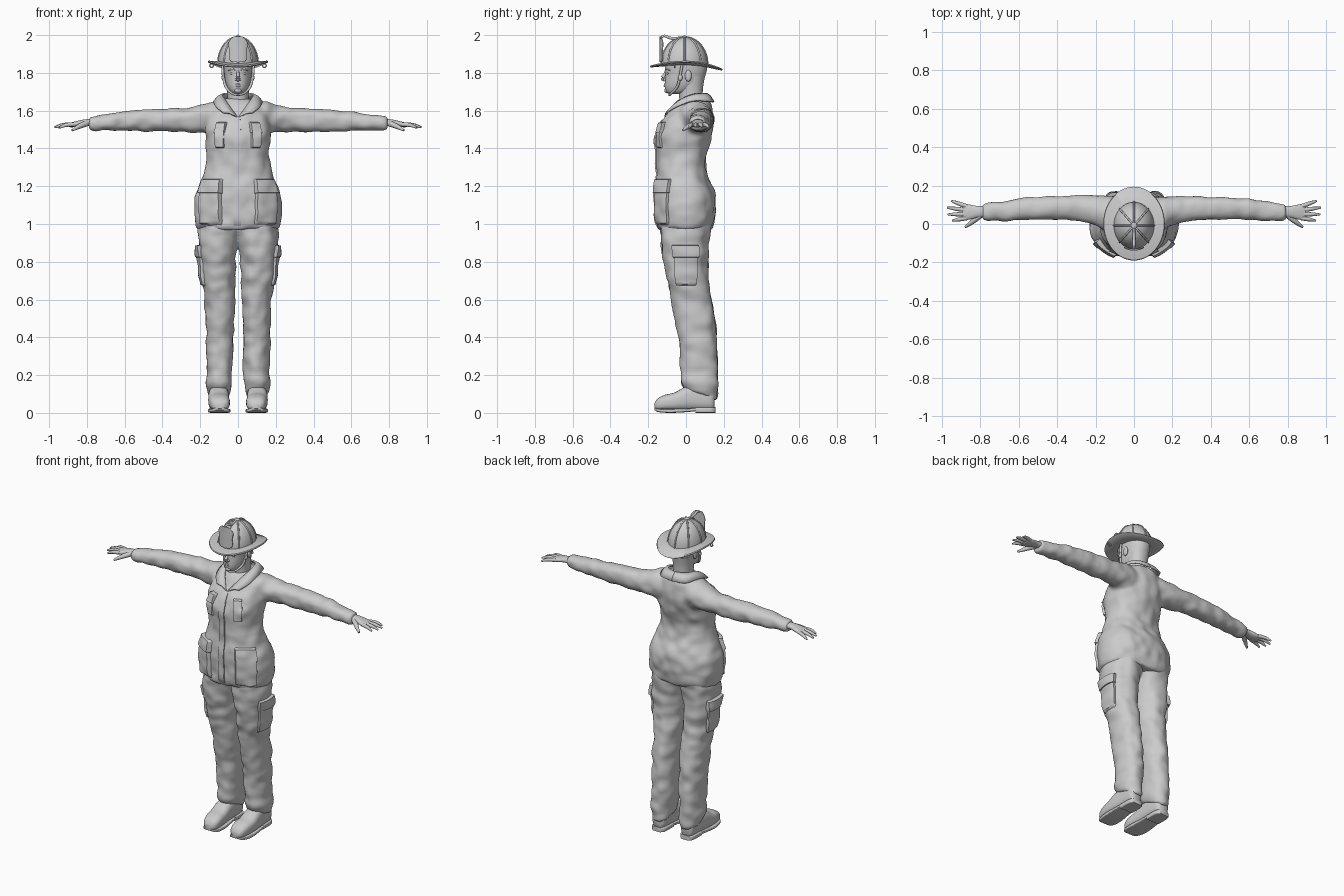
import bpy, bmesh, math
from mathutils import Vector, Matrix, noise
from mathutils.bvhtree import BVHTree

cube = bpy.data.objects.get("Cube")
if cube:
    bpy.data.objects.remove(cube)

grey = bpy.data.materials.new("plain_grey")
grey.use_nodes = True
grey.diffuse_color = (0.6, 0.6, 0.6, 1)
grey.node_tree.nodes["Principled BSDF"].inputs["Base Color"].default_value = (0.6, 0.6, 0.6, 1)


def smooth_rows(rows, steps):
    """Catmull-Rom interpolation of rows of numbers."""
    out = []
    for i in range(len(rows) - 1):
        a, b, c, d = (rows[max(0, min(len(rows) - 1, i + k))] for k in (-1, 0, 1, 2))
        for s in range(steps):
            t = s / steps
            out.append([q + 0.5 * t * (r - p + t * (2 * p - 5 * q + 4 * r - w + t * (3 * (q - r) + w - p)))
                        for p, q, r, w in zip(a, b, c, d)])
    return out + [list(rows[-1])]


def skin(bm, rings, closed=True, caps=True):
    """Bridge rings of points with quads."""
    vs = [[bm.verts.new(p) for p in ring] for ring in rings]
    n = len(vs[0])
    for a, b in zip(vs, vs[1:]):
        for i in range(n if closed else n - 1):
            j = (i + 1) % n
            bm.faces.new((a[i], a[j], b[j], b[i]))
    if caps and closed:
        bm.faces.new(vs[0][::-1])
        bm.faces.new(vs[-1])


def loft(bm, axis, rows, power=2.2, steps=4, n=40, warp=None):
    """Rows are (position on axis, low a, high a, low b, high b)."""
    rings = []
    for t, a0, a1, b0, b1 in smooth_rows(rows, steps):
        ring = []
        for i in range(n):
            w = 2 * math.pi * i / n
            c, s = math.cos(w), math.sin(w)
            a = (a0 + a1) / 2 + (a1 - a0) / 2 * math.copysign(abs(c) ** (2 / power), c)
            b = (b0 + b1) / 2 + (b1 - b0) / 2 * math.copysign(abs(s) ** (2 / power), s)
            p = {"x": (t, a, b), "y": (a, t, b), "z": (a, b, t)}[axis]
            ring.append(warp(*p) if warp else p)
        rings.append(ring)
    skin(bm, rings)


def sym(rows):
    """Expand (z, half width, front, back) to full rows."""
    return [(z, -w, w, f, b) for z, w, f, b in rows]


def tube(bm, pts, radii, steps=4, n=10):
    rows = smooth_rows([(*p, r) for p, r in zip(pts, radii)], steps)
    cs = [Vector(r[:3]) for r in rows]
    rings = []
    for i, r in enumerate(rows):
        q = (cs[min(i + 1, len(cs) - 1)] - cs[max(i - 1, 0)]).to_track_quat("Z", "Y")
        rings.append([cs[i] + q @ Vector((math.cos(w), math.sin(w), 0)) * r[3]
                      for w in (2 * math.pi * k / n for k in range(n))])
    skin(bm, rings)


def ball(bm, centre, size):
    m = Matrix.Translation(centre) @ Matrix.Diagonal((*size, 1))
    bmesh.ops.create_uvsphere(bm, u_segments=20, v_segments=12, radius=1, matrix=m)


def mirror(bm):
    new = bmesh.ops.duplicate(bm, geom=bm.verts[:] + bm.edges[:] + bm.faces[:])["geom"]
    for v in new:
        if isinstance(v, bmesh.types.BMVert):
            v.co.x *= -1


def finish(name, bm, both=False, angle=50):
    if both:
        mirror(bm)
    bmesh.ops.recalc_face_normals(bm, faces=bm.faces[:])
    me = bpy.data.meshes.new(name)
    bm.to_mesh(me)
    bm.free()
    me.shade_smooth()
    me.set_sharp_from_angle(angle=math.radians(angle))
    me.materials.append(grey)
    ob = bpy.data.objects.new(name, me)
    bpy.context.scene.collection.objects.link(ob)
    return ob


def cloth(ob, amount):
    """Fuse overlapping volumes, then press in soft folds; returns a ray-cast tree."""
    rm = ob.modifiers.new("fuse", "REMESH")
    rm.mode, rm.voxel_size, rm.use_smooth_shade = "VOXEL", 0.009, True
    sm = ob.modifiers.new("soften", "SMOOTH")
    sm.factor, sm.iterations = 0.5, 6
    dg = bpy.context.evaluated_depsgraph_get()
    me = bpy.data.meshes.new_from_object(ob.evaluated_get(dg))
    ob.modifiers.clear()
    ob.data = me
    moves = [v.normal * noise.noise(Vector((v.co.x * 16, v.co.y * 10, v.co.z * 16))) * amount for v in me.vertices]
    for v, d in zip(me.vertices, moves):
        v.co += d
    me.shade_smooth()
    if not me.materials:
        me.materials.append(grey)
    bm = bmesh.new()
    bm.from_mesh(me)
    tree = BVHTree.FromBMesh(bm)
    bm.free()
    return tree


def patch(bm, tree, centre, angles, heights, thick, n=14):
    """Padded panel lying on a body, spanned by angle from the front and height."""
    rows = []
    for i in range(n + 1):
        z = heights[0] + (heights[1] - heights[0]) * i / n
        row = []
        for j in range(n + 1):
            w = math.radians(angles[0] + (angles[1] - angles[0]) * j / n)
            d = Vector((math.sin(w), -math.cos(w), 0))
            o = Vector((*centre, z)) + d * 0.5
            hit = tree.ray_cast(o, -d)[0] or tree.find_nearest(o)[0]
            edge = i in (0, n) or j in (0, n)
            row.append(hit + d * (-0.006 if edge else thick))
        rows.append(row)
    skin(bm, rows, closed=False)


# jacket: sleeves and body fused
bm = bmesh.new()
loft(bm, "x", [(.06, -.06, .135, 1.46, 1.64), (.14, -.045, .145, 1.47, 1.645), (.2, -.005, .147, 1.485, 1.63),
               (.3, .015, .147, 1.488, 1.613), (.47, .026, .143, 1.49, 1.608), (.58, .022, .133, 1.492, 1.598),
               (.68, .013, .118, 1.493, 1.584), (.77, .018, .108, 1.497, 1.572), (.79, .026, .102, 1.505, 1.566)])
mirror(bm)
loft(bm, "z", sym([(.97, .205, -.145, .138), (1.0, .226, -.158, .15), (1.1, .233, -.163, .158),
                   (1.17, .22, -.165, .148), (1.26, .185, -.156, .114), (1.35, .166, -.152, .104),
                   (1.45, .17, -.162, .132), (1.5, .175, -.15, .142), (1.56, .17, -.115, .144),
                   (1.61, .15, -.078, .138), (1.645, .115, -.05, .125), (1.665, .07, -.035, .105)]), 2.3)
jacket = cloth(finish("jacket", bm), .009)

# trousers: two legs fused at the seat
bm = bmesh.new()


def hem(x, y, z):
    return x, y, z + (.165 - y) * .35 * max(0, 1 - (z - .07) / .15)


loft(bm, "z", [(.065, .042, .158, -.01, .16), (.14, .033, .169, -.027, .17), (.25, .028, .167, -.028, .167),
               (.4, .024, .167, -.042, .162), (.5, .021, .172, -.062, .152), (.62, .017, .18, -.082, .132),
               (.72, .014, .196, -.102, .118), (.82, .013, .207, -.122, .117), (.9, 0, .212, -.132, .118),
               (.98, -.02, .21, -.137, .132), (1.03, -.02, .2, -.13, .13)], warp=hem)
mirror(bm)
trousers = cloth(finish("trousers", bm), .01)

# pockets and flaps
bm = bmesh.new()
for angles, low, high, top in [((25, 43), 1.4, 1.51, 1.54), ((29, 66), .99, 1.19, 1.24)]:
    patch(bm, jacket, (0, 0), angles, (low, high), .014)
    patch(bm, jacket, (0, 0), (angles[0] - 1, angles[1] + 1), (high - .03, top), .021)
finish("jacket_pockets", bm, True)
bm = bmesh.new()
patch(bm, trousers, (.11, 0), (50, 128), (.67, .84), .012)
patch(bm, trousers, (.11, 0), (48, 130), (.82, .89), .018)
finish("thigh_pockets", bm, True)

# front closure strip
bm = bmesh.new()
patch(bm, jacket, (0, 0), (-9, 6), (.975, 1.57), .007, 24)
finish("front_placket", bm)

# folded collar
bm = bmesh.new()
half = smooth_rows([(0, .11, 1.69, 0, .147, 1.645), (.06, .09, 1.69, .088, .13, 1.648),
                    (.08, .03, 1.682, .125, .04, 1.652), (.06, -.045, 1.645, .118, -.05, 1.622),
                    (.004, -.112, 1.565, .08, -.102, 1.59)], 5)
skin(bm, [[Vector(r[:3]), (Vector(r[:3]) + Vector(r[3:])) / 2 + Vector((0, 0, .008)), Vector(r[3:])]
          for r in half], closed=False)
collar = finish("collar", bm, True)
mod = collar.modifiers.new("thickness", "SOLIDIFY")
mod.thickness, mod.offset = .009, 0

# hands
bm = bmesh.new()
loft(bm, "x", [(.76, .035, .093, 1.518, 1.556), (.81, .034, .093, 1.52, 1.554), (.85, .024, .1, 1.514, 1.546),
               (.885, .022, .102, 1.512, 1.537), (.895, .03, .096, 1.516, 1.532)])
for y0, tip in [(.092, (.95, .12, 1.51)), (.072, (.972, .085, 1.512)), (.051, (.968, .05, 1.512)),
                (.031, (.945, .018, 1.51))]:
    base = Vector((.87, y0, 1.527))
    mid = base.lerp(Vector(tip), .55) + Vector((0, 0, .006))
    tube(bm, [base, mid, tip], [.0115, .0105, .005])
tube(bm, [(.8, .045, 1.533), (.84, .012, 1.517), (.878, -.016, 1.496)], [.016, .013, .006])
finish("hands", bm, True)

# boots with soles and heels
bm = bmesh.new()
loft(bm, "y", [(-.167, .075, .12, .022, .05), (-.15, .052, .14, .014, .076), (-.11, .043, .152, .012, .096),
               (-.06, .045, .157, .012, .108), (0, .048, .157, .012, .14), (.06, .05, .152, .012, .15),
               (.13, .057, .146, .012, .14), (.15, .075, .13, .02, .11)], 2.6)
finish("boots", bm, True)
bm = bmesh.new()
loft(bm, "y", [(-.166, .07, .125, .014, .026), (-.145, .046, .145, .004, .022), (-.08, .04, .158, 0, .022),
               (0, .048, .155, .004, .024), (.06, .052, .15, .01, .026)], 6)
loft(bm, "y", [(.05, .052, .15, 0, .03), (.13, .054, .148, 0, .03), (.155, .072, .132, 0, .03)], 6)
finish("soles", bm, True)

# neck and head
bm = bmesh.new()
loft(bm, "z", sym([(1.58, .065, -.04, .095), (1.65, .057, -.035, .088), (1.72, .058, -.04, .09),
                   (1.78, .065, -.04, .1)]))
loft(bm, "z", sym([(1.688, .022, -.09, -.03), (1.7, .043, -.105, .03), (1.725, .058, -.112, .065),
                   (1.755, .067, -.112, .09), (1.79, .072, -.11, .104), (1.83, .077, -.112, .112),
                   (1.88, .08, -.11, .11)]), 2.15)
finish("head", bm)

# face
bm = bmesh.new()
tube(bm, [(0, -.105, 1.812), (0, -.114, 1.79), (0, -.124, 1.772), (0, -.112, 1.759)], [.007, .008, .011, .007])
for z, r in ((1.739, .0055), (1.731, .0065)):
    tube(bm, [(-.024, -.099, 1.735), (0, -.112, z), (.024, -.099, 1.735)], [.002, r, .002])
ball(bm, (0, -.104, 1.706), (.018, .011, .012))
finish("nose_and_mouth", bm)
bm = bmesh.new()
ball(bm, (.029, -.095, 1.797), (.014, .008, .007))
ball(bm, (.011, -.113, 1.765), (.006, .008, .006))
tube(bm, [(.01, -.108, 1.814), (.03, -.102, 1.82), (.052, -.083, 1.813)], [.003, .005, .003])
ball(bm, (.074, .012, 1.785), (.009, .018, .03))
finish("eyes_and_ears", bm, True)

# helmet shell, ribs and brim
bm = bmesh.new()
cy, base, tall = -.008, 1.845, .145
loft(bm, "z", [(base + tall * math.sin(w), -.106 * math.cos(w), .106 * math.cos(w),
                cy - .122 * math.cos(w), cy + .122 * math.cos(w))
               for w in (math.radians(d) for d in range(0, 90, 8))], 2, 1, 48)
for k in range(8):
    w = math.pi * k / 4
    arc = [math.radians(d) for d in range(0, 91, 15)]
    tube(bm, [(.106 * math.cos(e) * math.cos(w), cy + .122 * math.cos(e) * math.sin(w), base + tall * math.sin(e))
              for e in arc], [.005] * len(arc), 2, 8)
ball(bm, (0, cy, base + tall), (.016, .016, .007))
finish("helmet_shell", bm)


def droop(x, y, z):
    return x, y, z + .012 * (x / .16) ** 2 - (.03 if y > 0 else .014) * (y / .19) ** 2


bm = bmesh.new()
loft(bm, "z", sym([(1.858, .1, -.118, .105), (1.853, .157, -.187, .19), (1.847, .16, -.19, .194),
                   (1.842, .156, -.186, .189), (1.84, .1, -.118, .105)]), 2, 1, 56, droop)
finish("helmet_brim", bm)

# front shield with its holder
bm = bmesh.new()
loft(bm, "z", [(z, -w, w, -.139, -.131) for z, w in
               ((1.858, .03), (1.872, .047), (1.92, .047), (1.955, .052), (1.975, .042), (1.992, .024))],
     6, 3, 32, lambda x, y, z: (x, y + 5 * x * x, z))
tube(bm, [(0, cy, base + tall), (0, -.07, 1.982), (0, -.115, 1.996), (0, -.132, 1.985)], [.006, .008, .007, .005])
finish("helmet_shield", bm)

# chin strap and brim rings
bm = bmesh.new()
tube(bm, [(.083, -.02, 1.85), (.079, -.03, 1.79), (.066, -.045, 1.73), (.035, -.075, 1.693), (0, -.088, 1.683)],
     [.007, .007, .007, .006, .006])
ball(bm, (.08, -.03, 1.775), (.007, .012, .016))
tube(bm, [(.14, -.06, 1.852), (.15, -.06, 1.838), (.138, -.06, 1.828), (.128, -.06, 1.842)], [.004] * 4)
finish("chin_strap", bm, True)
